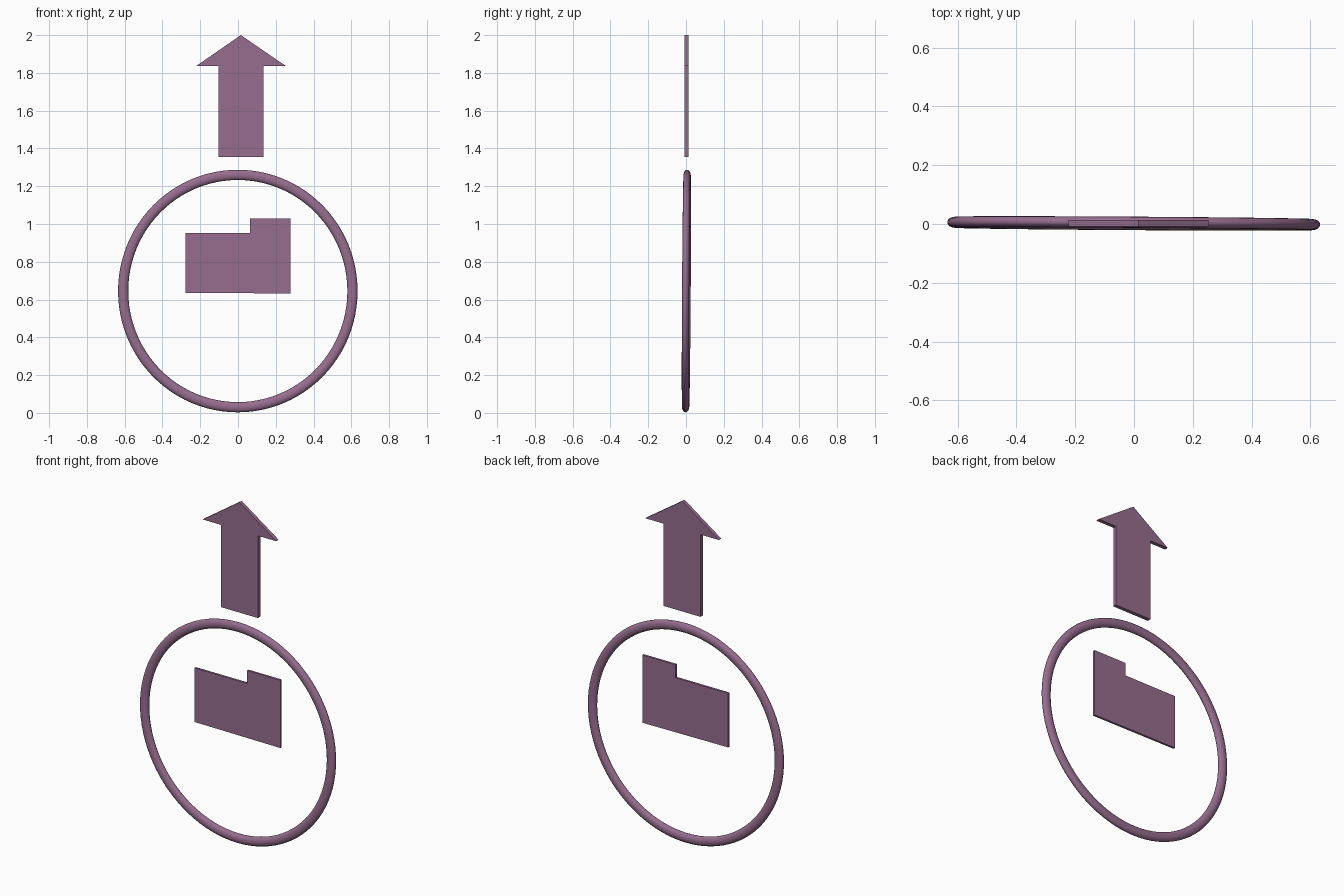
import bpy, bmesh
from math import sin, cos, tau

if "Cube" in bpy.data.objects:
    bpy.data.objects.remove(bpy.data.objects["Cube"])

mat = bpy.data.materials.new("plum")
mat.diffuse_color = (0.31, 0.155, 0.275, 1)
mat.use_nodes = True
mat.node_tree.nodes["Principled BSDF"].inputs["Base Color"].default_value = mat.diffuse_color


def finish(name, bm):
    bmesh.ops.recalc_face_normals(bm, faces=bm.faces)
    mesh = bpy.data.meshes.new(name)
    bm.to_mesh(mesh)
    bm.free()
    mesh.materials.append(mat)
    obj = bpy.data.objects.new(name, mesh)
    bpy.context.collection.objects.link(obj)
    return obj


def plate(name, outline, y0, y1):
    """Extrude an x-z outline from y0 to y1."""
    bm = bmesh.new()
    face = bm.faces.new([bm.verts.new((x, y0, z)) for x, z in outline])
    ext = bmesh.ops.extrude_face_region(bm, geom=[face])["geom"]
    verts = [g for g in ext if isinstance(g, bmesh.types.BMVert)]
    bmesh.ops.translate(bm, verts=verts, vec=(0, y1 - y0, 0))
    return finish(name, bm)


def ring(name, center, rx, rz, tube_r, tube_y, segs=96, sides=16):
    """Upright, slightly tilted ring with an oval section."""
    bm = bmesh.new()
    loops = []
    for i in range(segs):
        a = tau * i / segs
        loop = []
        for j in range(sides):
            b = tau * j / sides
            x = (rx + tube_r * cos(b)) * cos(a)
            z = (rz + tube_r * cos(b)) * sin(a)
            y = tube_y * sin(b) - 0.004 * cos(a) + 0.004 * sin(a)
            loop.append(bm.verts.new((center[0] + x, center[1] + y, center[2] + z)))
        loops.append(loop)
    for i in range(segs):
        p, q = loops[i], loops[(i + 1) % segs]
        for j in range(sides):
            k = (j + 1) % sides
            bm.faces.new((p[j], q[j], q[k], p[k]))
    obj = finish(name, bm)
    for f in obj.data.polygons:
        f.use_smooth = True
    return obj


# Round frame
ring("ring", (-0.001, 0.002, 0.645), 0.607, 0.615, 0.027, 0.019)

# Upward arrow above the ring
plate("arrow", [(-0.103, 1.355), (0.135, 1.355), (0.135, 1.836), (0.254, 1.836),
                (0.015, 2.0), (-0.222, 1.836), (-0.103, 1.836)], -0.009, 0.013)

# Tabbed panel inside the ring
plate("tabbed_panel", [(-0.278, 0.636), (0.278, 0.632), (0.278, 1.028),
                       (0.063, 1.028), (0.063, 0.952), (-0.278, 0.952)], -0.006, 0.007)
